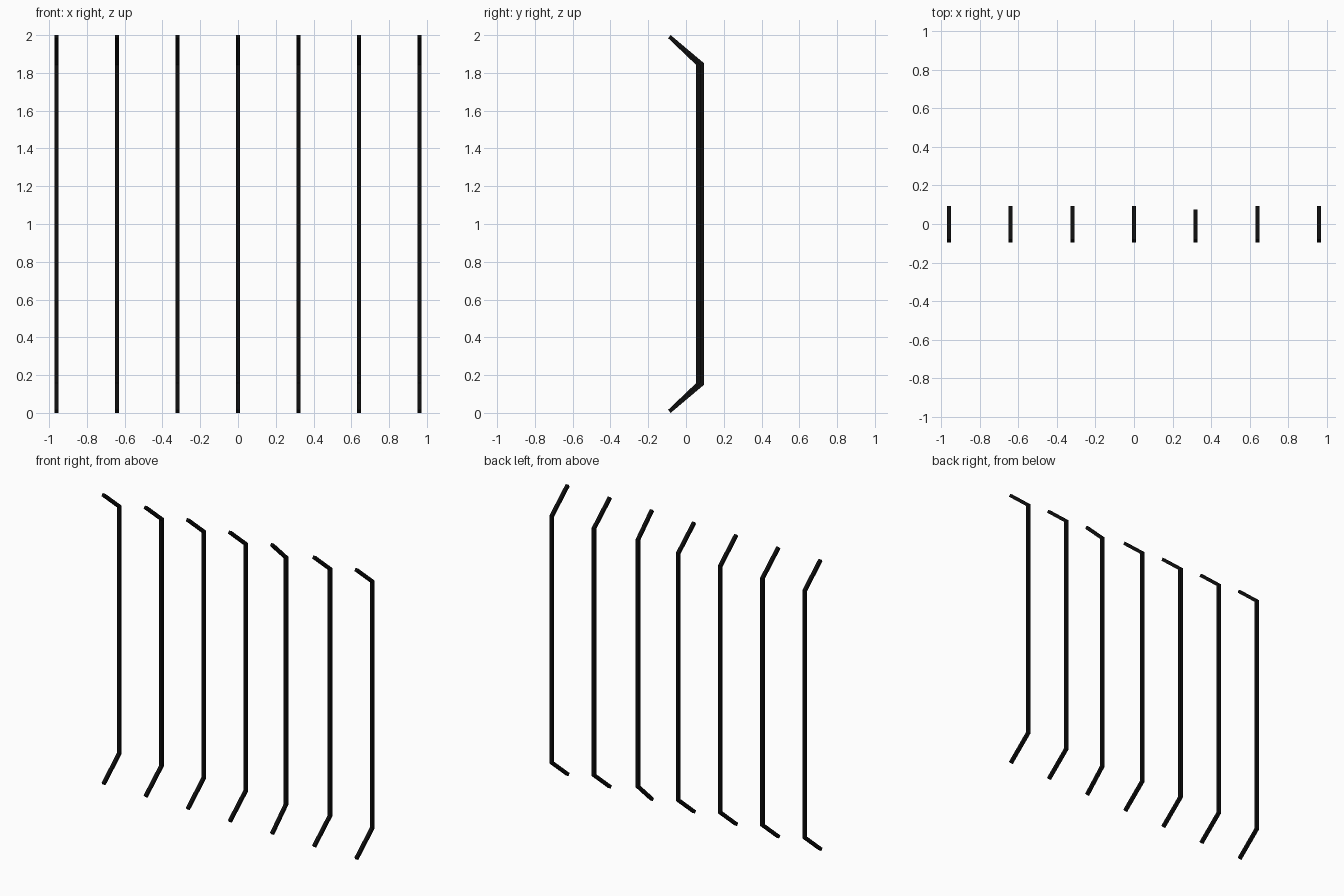
import bpy
import bmesh
from mathutils import Vector

cube = bpy.data.objects.get("Cube")
if cube:
    bpy.data.objects.remove(cube, do_unlink=True)

# Single matte black paint
COLOUR = (0.004, 0.004, 0.004, 1)
black = bpy.data.materials.new("matte_black")
black.use_nodes = True
black.diffuse_color = COLOUR
bsdf = black.node_tree.nodes["Principled BSDF"]
bsdf.inputs["Base Color"].default_value = COLOUR
bsdf.inputs["Roughness"].default_value = 0.8

HALF = 0.0105      # half the thickness of the square bar
SPACING = 0.32


def offset_path(path, dist):
    """Shift a (y, z) path sideways with mitred corners."""
    dirs = [(b - a).normalized() for a, b in zip(path, path[1:])]
    normals = [Vector((-d.y, d.x)) for d in dirs]
    result = []
    for i, p in enumerate(path):
        n0 = normals[max(i - 1, 0)]
        n1 = normals[min(i, len(normals) - 1)]
        m = (n0 + n1).normalized()
        result.append(p + m * dist / m.dot(n0))
    return result


def make_bar(name, x, back):
    """Upright square bar with both ends bent toward the front."""
    path = [Vector(p) for p in
            ((-0.088, 0.008), (back, 0.153), (back, 1.847), (-0.088, 1.992))]
    sides = [offset_path(path, s) for s in (-HALF, HALF)]
    bm = bmesh.new()
    rows = [[[bm.verts.new((x + sx, p.x, p.y)) for p in side] for side in sides]
            for sx in (-HALF, HALF)]
    rings = list(zip(rows[0][0], rows[0][1], rows[1][1], rows[1][0]))
    for a, b in zip(rings, rings[1:]):
        for k in range(4):
            n = (k + 1) % 4
            bm.faces.new((a[k], a[n], b[n], b[k]))
    bm.faces.new(rings[0])
    bm.faces.new(rings[-1])
    bmesh.ops.recalc_face_normals(bm, faces=bm.faces)
    mesh = bpy.data.meshes.new(name)
    bm.to_mesh(mesh)
    bm.free()
    mesh.materials.append(black)
    bpy.context.collection.objects.link(bpy.data.objects.new(name, mesh))


# Row of seven bars, one of them set slightly forward
for i in range(-3, 4):
    make_bar(f"bent_bar_{i + 4}", i * SPACING, 0.064 if i == 1 else 0.084)
